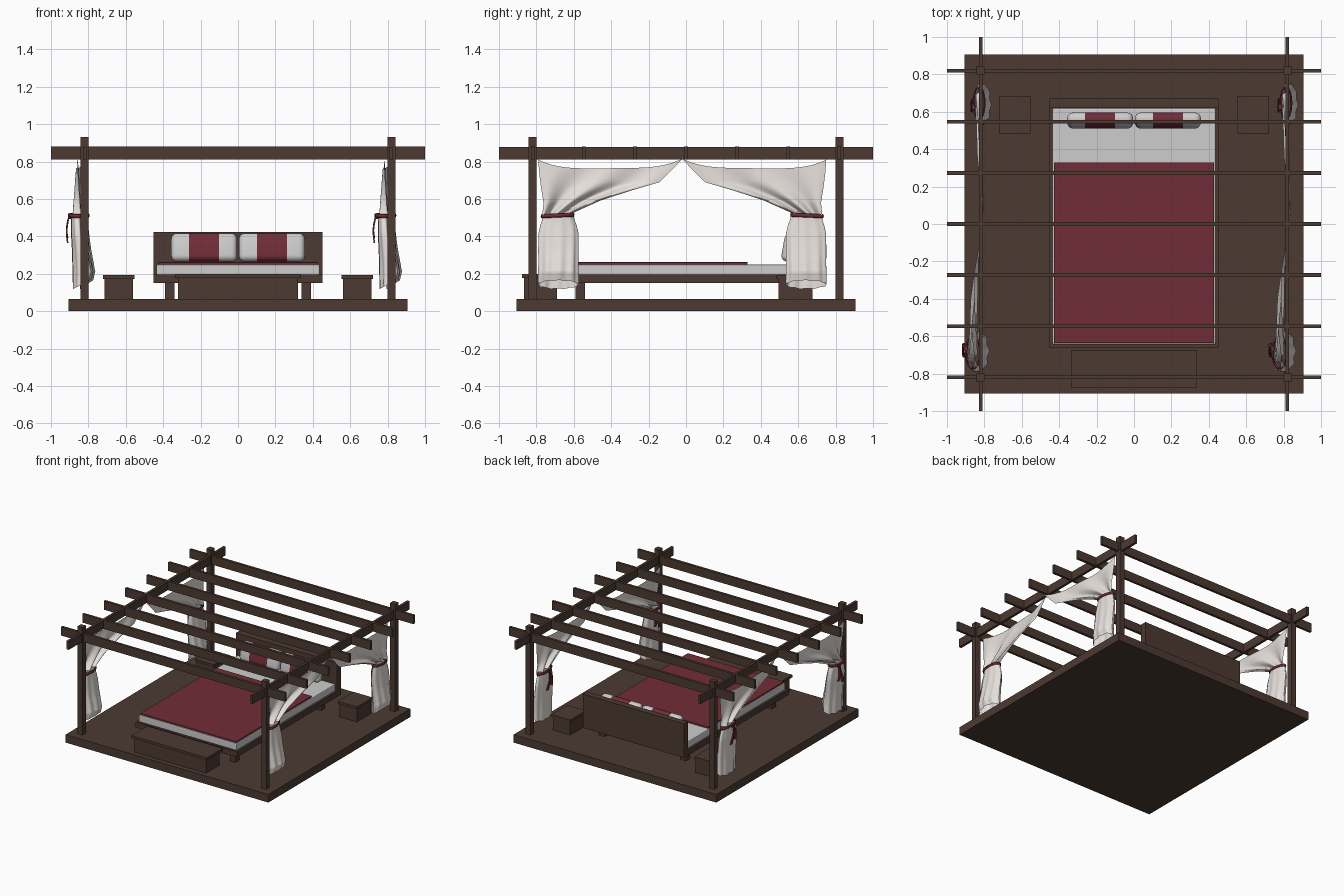
import bpy, bmesh, math
from mathutils import Vector, Matrix

if "Cube" in bpy.data.objects:
    bpy.data.objects.remove(bpy.data.objects["Cube"])


def material(name, rgb):
    m = bpy.data.materials.new(name)
    m.diffuse_color = (*rgb, 1)
    m.use_nodes = True
    m.node_tree.nodes["Principled BSDF"].inputs["Base Color"].default_value = m.diffuse_color
    return m


WOOD = material("dark wood", (0.072, 0.042, 0.031))
RED = material("wine red cloth", (0.165, 0.026, 0.038))
WHITE = material("white linen", (0.62, 0.61, 0.61))
CURTAIN = material("cream curtain", (0.80, 0.75, 0.72))


def finish(name, bm, *mats):
    me = bpy.data.meshes.new(name)
    bm.to_mesh(me)
    bm.free()
    for m in mats:
        me.materials.append(m)
    ob = bpy.data.objects.new(name, me)
    bpy.context.collection.objects.link(ob)
    return ob


def box(name, x, y, z, mat=WOOD, bevel=0):
    """Box from (min, max) pairs."""
    bm = bmesh.new()
    bmesh.ops.create_cube(bm, size=1)
    for v in bm.verts:
        v.co = [(a + b) / 2 + c * (b - a) for (a, b), c in zip((x, y, z), v.co)]
    if bevel:
        bmesh.ops.bevel(bm, geom=bm.edges[:], offset=bevel, segments=2,
                        affect='EDGES', profile=0.5)
    return finish(name, bm, mat)


def sheet(name, rows, mat, closed=False):
    """Smooth surface through rows of points."""
    bm = bmesh.new()
    vs = [[bm.verts.new(p) for p in r] for r in rows]
    n = len(rows[0])
    for a, b in zip(vs, vs[1:]):
        for i in range(n if closed else n - 1):
            j = (i + 1) % n
            bm.faces.new((a[i], a[j], b[j], b[i])).smooth = True
    bmesh.ops.recalc_face_normals(bm, faces=bm.faces[:])
    return finish(name, bm, mat)


def lerp(keys, t):
    """Piecewise linear sample of equal-length tuples, t in 0..1."""
    f = t * (len(keys) - 1)
    i = min(int(f), len(keys) - 2)
    return [a + (b - a) * (f - i) for a, b in zip(keys[i], keys[i + 1])]


# platform and pergola
box("platform", (-.905, .905), (-.905, .905), (0, .065))
for sx in (-.82, .82):
    for sy in (-.82, .82):
        box("post", (sx - .022, sx + .022), (sy - .022, sy + .022), (.065, .932))
    box("side_beam", (sx - .01, sx + .01), (-1, 1), (.81, .879))
for i in range(-3, 4):
    y = i * .273
    box("roof_slat", (-1, 1), (y - .01, y + .01), (.81, .88))

# bed
box("bed_frame", (-.452, .452), (-.66, .63), (.15, .195))
box("headboard", (-.452, .452), (.62, .67), (.15, .424))
for x in (-.365, .365):
    for y in (-.565, .53):
        box("bed_leg", (x - .025, x + .025), (y - .025, y + .025), (.065, .15))
box("mattress", (-.437, .437), (-.645, .62), (.193, .25), WHITE, .008)
box("blanket", (-.428, .428), (-.636, .33), (.247, .262), RED, .003)

# pillows with a red middle stripe
for cx in (-.181, .181):
    bm = bmesh.new()
    bmesh.ops.create_cube(bm, size=1, matrix=Matrix.Diagonal((.352, .07, .152, 1)))
    bmesh.ops.bevel(bm, geom=bm.edges[:], offset=.03, segments=4,
                    affect='EDGES', profile=0.5)
    for s in (-.08, .08):
        bmesh.ops.bisect_plane(bm, geom=bm.verts[:] + bm.edges[:] + bm.faces[:],
                               plane_co=(s, 0, 0), plane_no=(1, 0, 0))
    for f in bm.faces:
        f.material_index = int(abs(f.calc_center_median().x) < .08)
        f.smooth = True
    bm.transform(Matrix.Translation((cx, .553, .34)) @ Matrix.Rotation(math.radians(-10), 4, 'X'))
    finish("pillow", bm, WHITE, RED)

# bench and nightstands
box("bench_body", (-.32, .32), (-.865, -.69), (.065, .178))
box("bench_top", (-.336, .336), (-.877, -.675), (.178, .198))
for s in (-.638, .638):
    box("nightstand_body", (s - .077, s + .077), (.495, .677), (.065, .172))
    box("nightstand_top", (s - .084, s + .084), (.485, .685), (.172, .192))

# curtain keys: (outer y, outer z, inner y, inner z, sag) from top to tie
DRAPE = [(-.79, .81, -.015, .818, .05), (-.785, .74, -.14, .69, .02),
         (-.775, .66, -.30, .643, .01), (-.762, .58, -.46, .59, 0),
         (-.768, .515, -.605, .525, 0)]
# hanging part: (centre y, half y, z, centre x, half x)
HANG = [(-.686, .082, .52, -.04, .032), (-.684, .086, .49, -.04, .032),
        (-.683, .098, .455, -.038, .033), (-.683, .107, .41, -.035, .036),
        (-.683, .107, .33, -.026, .040), (-.683, .106, .25, -.015, .048),
        (-.683, .107, .19, -.010, .052), (-.683, .108, .12, -.016, .044)]


def curtain(x0, rear):
    def place(x, y, z):
        return (x0 + (x * .75 + .022 if rear else x), -.04 - y if rear else y, z)

    # gathered upper drape
    rows, n = [], 40
    for r in range(21):
        t = r / 20
        y0, z0, y1, z1, sag = lerp(DRAPE, t)
        row = []
        for c in range(n + 1):
            u = c / n
            x = -.04 * min(1, (1 - u) * 2 + t) + (.006 + .018 * t) * math.sin(u * 15 + t) * min(1, 4 * (1 - u) + t)
            z = z0 + (z1 - z0) * u - sag * (1 - (2 * u - 1) ** 4)
            row.append(place(x, y0 + (y1 - y0) * u, z))
        rows.append(row)
    sheet("curtain_drape", rows, CURTAIN)

    # hanging lower bundle with soft folds
    rows, n = [], 64
    for r in range(22):
        t = r / 21
        cy, hy, z, cx, hx = lerp(HANG, t)
        row = []
        for c in range(n):
            a = 2 * math.pi * c / n
            k = 1 + .10 * math.sin(9 * a + 1.2 * t) * min(1, .3 + t)
            x = cx + hx * k * math.cos(a)
            y = cy + hy * (1 + (k - 1) * .3) * math.sin(a)
            row.append(place(x, y, z + max(0, t - .75) * 2 * (x + .06)))
        rows.append(row)
    sheet("curtain_bundle", rows, CURTAIN, True)

    # tie band, knot and two hanging tails
    rows = []
    for k in range(9):
        b = 2 * math.pi * k / 8
        rows.append([place(-.04 + (.04 + .006 * math.cos(b)) * math.cos(a),
                           -.687 + (.084 + .006 * math.cos(b)) * math.sin(a),
                           .512 + .011 * math.sin(b) + .004 * math.sin(a))
                     for a in [2 * math.pi * i / 32 for i in range(32)]])
    sheet("tie_band", rows, RED, True)
    kx, ky, kz = place(-.08, -.665, .508)
    box("tie_knot", (kx - .01, kx + .01), (ky - .015, ky + .015), (kz - .015, kz + .015), RED, .004)
    for d, length in ((-.03, .14), (.022, .115)):
        rows = []
        for k in range(7):
            t = k / 6
            x = -.084 - .012 * math.sin(t * 2.6)
            y = -.665 + d * t + .006 * math.sin(t * 5)
            w = .006 + .006 * t
            z = .505 - length * t
            rows.append([place(x + i, y + j, z) for i, j in
                         ((-.004, -w), (.004, -w), (.004, w), (-.004, w))])
        sheet("tie_tail", rows, RED, True)


for x0 in (-.82, .82):
    for rear in (False, True):
        curtain(x0, rear)
